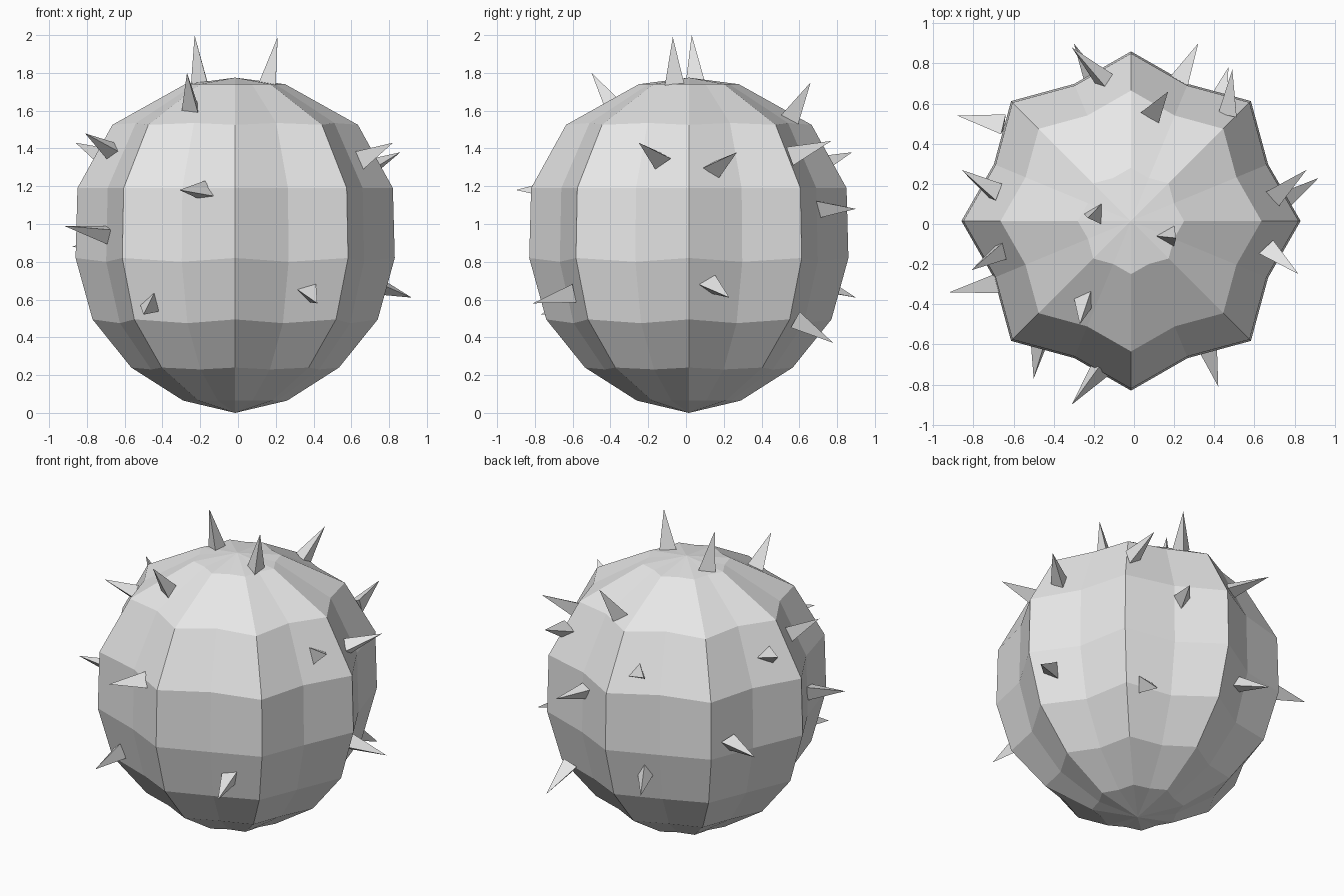
import bpy, bmesh, math
from mathutils import Vector

cube = bpy.data.objects.get("Cube")
if cube:
    bpy.data.objects.remove(cube, do_unlink=True)

grey = bpy.data.materials.new("plain_grey")
grey.use_nodes = True
grey.diffuse_color = (0.8, 0.8, 0.8, 1)
grey.node_tree.nodes["Principled BSDF"].inputs["Base Color"].default_value = (0.8, 0.8, 0.8, 1)


def finish(bm, name):
    bmesh.ops.recalc_face_normals(bm, faces=bm.faces[:])
    mesh = bpy.data.meshes.new(name)
    bm.to_mesh(mesh)
    bm.free()
    mesh.materials.append(grey)
    obj = bpy.data.objects.new(name, mesh)
    bpy.context.collection.objects.link(obj)
    return obj


# Ribbed body: eight ridges alternating with eight valleys
RINGS = [(0.065, 0.275, 0), (0.24, 0.55, -0.01), (0.495, 0.755, -0.02), (0.82, 0.845, -0.02),
         (1.19, 0.835, 0), (1.525, 0.65, 0.01), (1.74, 0.265, 0)]  # height, radius, valley shift
CX, CY, SIDES, VALLEY = -0.015, 0.015, 16, 0.875


def build_body():
    bm = bmesh.new()
    rings = []
    for z, radius, shift in RINGS:
        ring = []
        for i in range(SIDES):
            a = math.tau * i / SIDES
            r = radius * (VALLEY if i % 2 else 1)
            ring.append(bm.verts.new((CX + r * math.cos(a), CY + r * math.sin(a), z + shift * (i % 2))))
        rings.append(ring)
    bottom = bm.verts.new((CX, CY, 0))
    top = bm.verts.new((CX, CY, 1.775))
    for i in range(SIDES):
        j = (i + 1) % SIDES
        bm.faces.new((bottom, rings[0][j], rings[0][i]))
        bm.faces.new((top, rings[-1][i], rings[-1][j]))
        for low, high in zip(rings, rings[1:]):
            bm.faces.new((low[i], low[j], high[j], high[i]))
    return finish(bm, "ribbed_body")


# Three-sided spike from the centre of its base to its tip
def build_spike(name, base, tip, radius=0.06):
    base, tip = Vector(base), Vector(tip)
    turn = Vector((0, 0, 1)).rotation_difference(tip - base)
    bm = bmesh.new()
    foot = []
    for k in range(3):
        a = math.pi + math.tau * k / 3
        foot.append(bm.verts.new(base + turn @ Vector((radius * math.cos(a), radius * math.sin(a), 0))))
    point = bm.verts.new(tip)
    bm.faces.new(foot)
    for k in range(3):
        bm.faces.new((foot[k], foot[(k + 1) % 3], point))
    return finish(bm, name)


SPIKES = {
    "crown": [((0.17, -0.06, 1.74), (0.21, -0.07, 1.99)),
              ((-0.19, 0.05, 1.74), (-0.23, 0.03, 2.0))],
    "front": [((-0.24, -0.37, 1.6), (-0.27, -0.5, 1.8)),
              ((-0.17, -0.72, 1.17), (-0.31, -0.9, 1.18)),
              ((0.37, -0.6, 0.64), (0.42, -0.81, 0.58)),
              ((-0.46, -0.57, 0.58), (-0.5, -0.77, 0.52))],
    "left": [((0.66, -0.13, 1.34), (0.82, -0.25, 1.43)),
             ((0.69, 0.14, 1.29), (0.86, 0.27, 1.38)),
             ((0.73, 0.12, 0.68), (0.92, 0.23, 0.61))],
    "back": [((0.09, 0.55, 1.56), (0.17, 0.66, 1.75)),
             ((0.48, 0.55, 1.36), (0.49, 0.77, 1.44)),
             ((0.22, 0.7, 1.09), (0.32, 0.9, 1.08)),
             ((0.42, 0.59, 0.5), (0.47, 0.78, 0.37)),
             ((-0.14, 0.7, 1.3), (-0.31, 0.88, 1.38)),
             ((-0.19, 0.69, 0.68), (-0.3, 0.9, 0.61))],
    "right": [((-0.65, -0.12, 1.38), (-0.81, -0.23, 1.48)),
              ((-0.69, 0.15, 1.35), (-0.86, 0.27, 1.43)),
              ((-0.68, -0.29, 0.95), (-0.92, -0.34, 0.99)),
              ((-0.65, 0.49, 0.9), (-0.88, 0.54, 0.88))],
}

build_body()
for side, spikes in SPIKES.items():
    for n, (base, tip) in enumerate(spikes, 1):
        build_spike(f"{side}_spike_{n}", base, tip)
